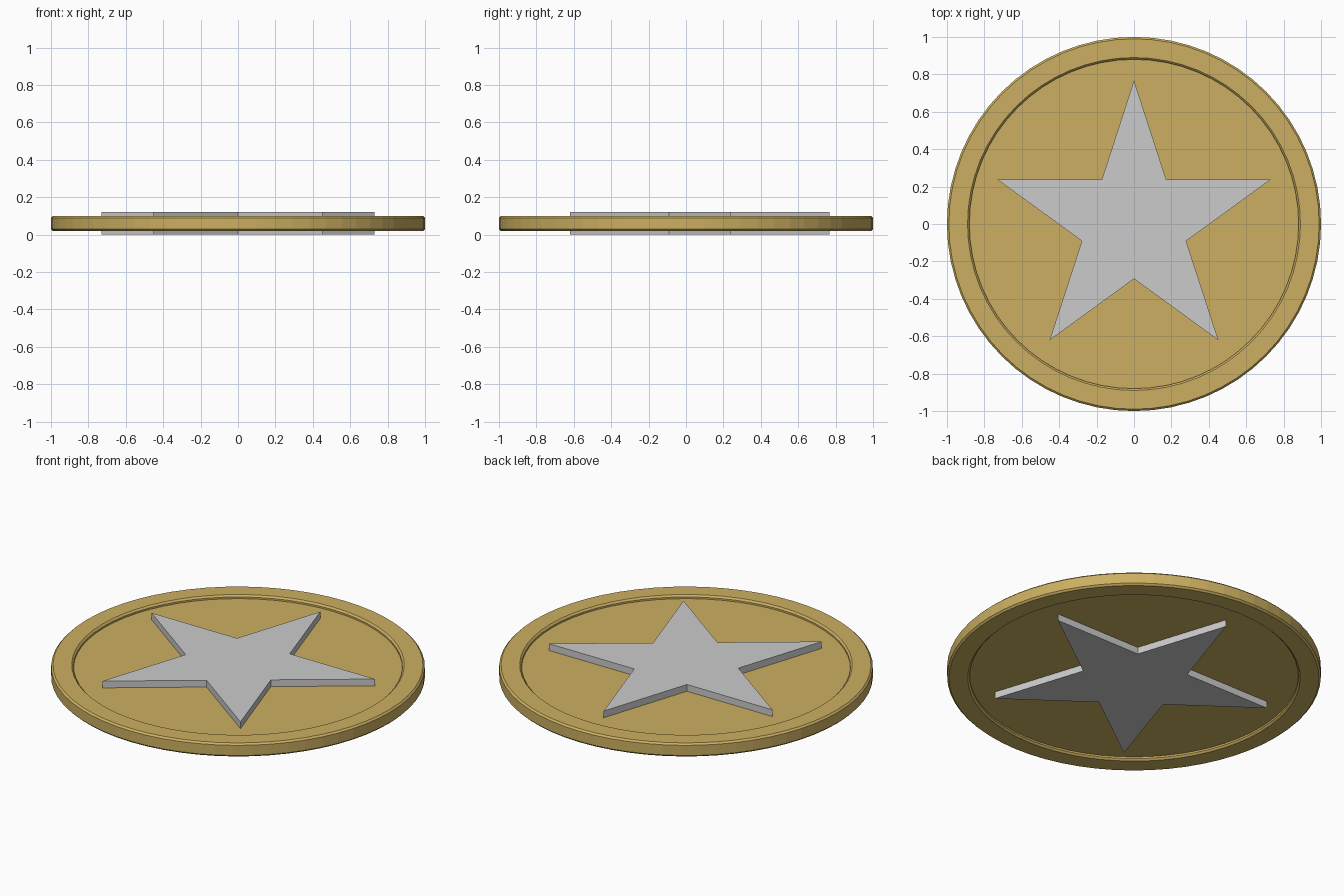
import bpy, bmesh
from math import cos, sin, pi

if "Cube" in bpy.data.objects:
    bpy.data.objects.remove(bpy.data.objects["Cube"])

SIDES = 64
MID = 0.06  # height of the symmetry plane


def finish(name, bm, mat=None):
    bmesh.ops.recalc_face_normals(bm, faces=bm.faces)
    mesh = bpy.data.meshes.new(name)
    bm.to_mesh(mesh)
    bm.free()
    obj = bpy.data.objects.new(name, mesh)
    bpy.context.collection.objects.link(obj)
    if mat:
        mesh.materials.append(mat)
    return obj


gold = bpy.data.materials.new("gold")
gold.diffuse_color = (0.60, 0.43, 0.12, 1)
gold.use_nodes = True
gold.node_tree.nodes["Principled BSDF"].inputs["Base Color"].default_value = gold.diffuse_color

# Coin disc: bevelled raised rim around a recessed floor on both faces
half = [(0.88, 0.02), (0.88, 0.03), (0.89, 0.04), (0.99, 0.04), (1.0, 0.03)]
profile = half + [(r, -h) for r, h in reversed(half)]
bm = bmesh.new()
rings = [[bm.verts.new((r * cos(2 * pi * i / SIDES), r * sin(2 * pi * i / SIDES), MID + h))
          for i in range(SIDES)] for r, h in profile]
for a, b in zip(rings, rings[1:]):
    for i in range(SIDES):
        j = (i + 1) % SIDES
        bm.faces.new((a[i], a[j], b[j], b[i]))
bm.faces.new(rings[0])
bm.faces.new(rings[-1])
finish("coin_disc", bm, gold)

# Five-pointed star running through the disc, proud of both faces
bm = bmesh.new()
points = []
for i in range(10):
    r = 0.768 if i % 2 == 0 else 0.293
    t = pi / 2 + i * pi / 5
    points.append(bm.verts.new((r * cos(t), r * sin(t), 0)))
face = bm.faces.new(points)
top = bmesh.ops.extrude_face_region(bm, geom=[face])["geom"]
bmesh.ops.translate(bm, vec=(0, 0, 2 * MID),
                    verts=[v for v in top if isinstance(v, bmesh.types.BMVert)])
finish("star", bm)
